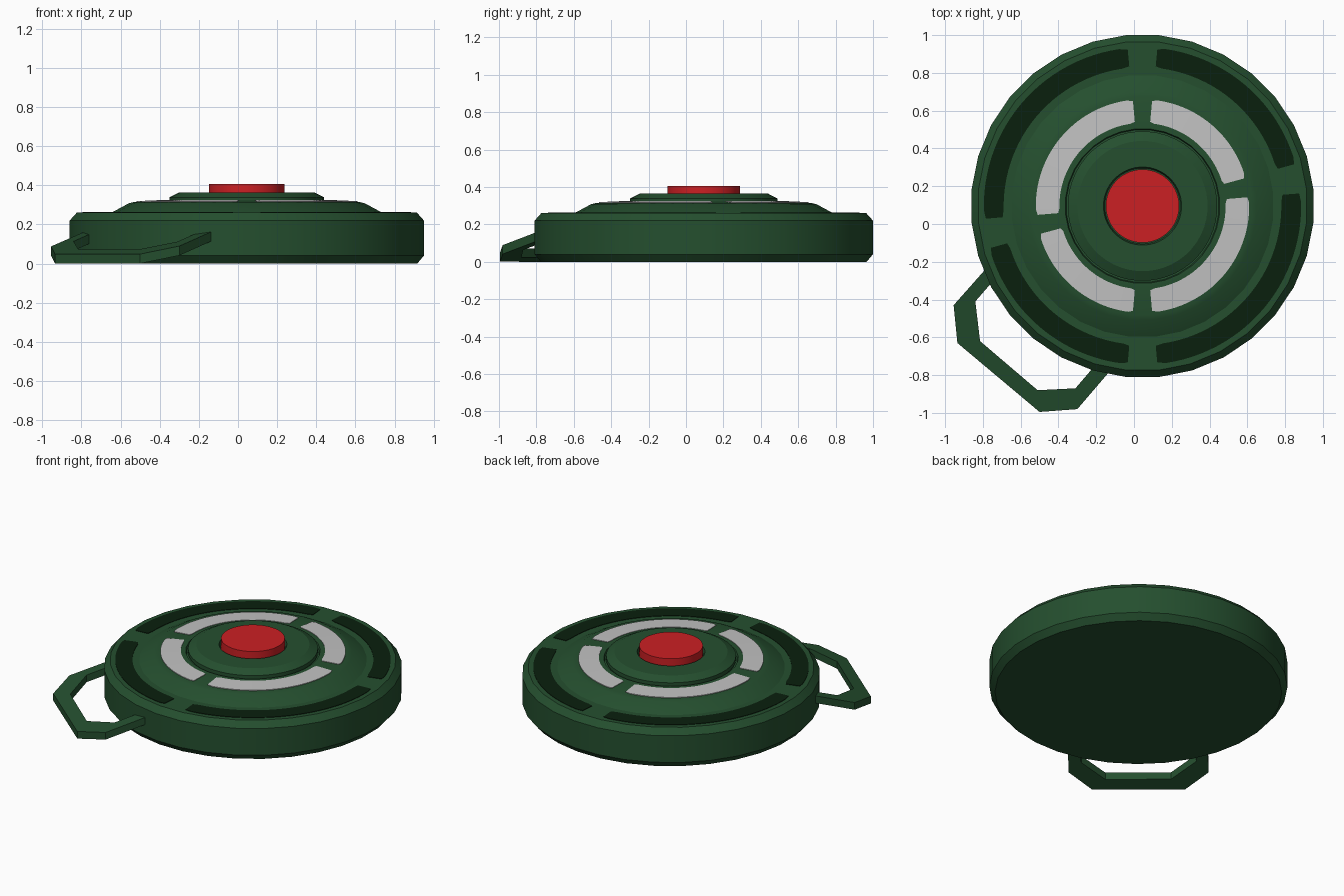
import bpy, bmesh, math
from mathutils import Vector

if "Cube" in bpy.data.objects:
    bpy.data.objects.remove(bpy.data.objects["Cube"])

CX, CY = 0.045, 0.095            # axis of the disc


def material(name, rgb):
    m = bpy.data.materials.new(name)
    m.diffuse_color = (*rgb, 1.0)
    m.use_nodes = True
    m.node_tree.nodes["Principled BSDF"].inputs["Base Color"].default_value = m.diffuse_color
    return m


GREEN = material("dark green", (0.018, 0.078, 0.028))
SLOT = material("blackish green", (0.003, 0.014, 0.004))
GREY = material("light grey", (0.54, 0.54, 0.54))
RED = material("red", (0.60, 0.014, 0.017))


def finish(bm, name, mat, smooth=True):
    bmesh.ops.recalc_face_normals(bm, faces=bm.faces)
    me = bpy.data.meshes.new(name)
    bm.to_mesh(me)
    bm.free()
    me.materials.append(mat)
    ob = bpy.data.objects.new(name, me)
    bpy.context.collection.objects.link(ob)
    if smooth:
        bpy.ops.object.select_all(action='DESELECT')
        ob.select_set(True)
        bpy.context.view_layer.objects.active = ob
        bpy.ops.object.shade_smooth_by_angle(angle=math.radians(25))
    return ob


def polar(r, a, z):
    return (CX + r * math.cos(a), CY + r * math.sin(a), z)


def lathe(name, profile, sides, mat):
    """Closed solid of revolution, flats facing the axes."""
    bm = bmesh.new()
    rings = [[bm.verts.new(polar(r, 2 * math.pi * (i + 0.5) / sides, z))
              for i in range(sides)] for r, z in profile]
    for a, b in zip(rings, rings[1:]):
        for i in range(sides):
            j = (i + 1) % sides
            bm.faces.new((a[i], a[j], b[j], b[i]))
    bm.faces.new(rings[0])
    bm.faces.new(rings[-1])
    return finish(bm, name, mat)


def arc_plate(name, r0, z0, r1, z1, a0, a1, mat, lift=0.003):
    """Thin curved plate lying on the disc, between two angles in degrees."""
    bm = bmesh.new()
    n = 28
    layers = []
    for dz in (-0.004, lift):
        inner, outer = [], []
        for i in range(n + 1):
            t = math.radians(a0 + (a1 - a0) * i / n)
            # slightly clipped corners at both ends
            c = 0.008 if i in (0, n) else 0
            inner.append(bm.verts.new(polar(r0 + c, t, z0 + dz)))
            outer.append(bm.verts.new(polar(r1 - c, t, z1 + dz)))
        for i in range(n):
            bm.faces.new((inner[i], inner[i + 1], outer[i + 1], outer[i]))
        layers.append(inner + outer[::-1])
    lo, hi = layers
    for i in range(len(lo)):
        j = (i + 1) % len(lo)
        bm.faces.new((lo[i], lo[j], hi[j], hi[i]))
    return finish(bm, name, mat, smooth=False)


# body with chamfered rim, raised shoulder and groove around the cap
lathe("body", [(0.875, 0), (0.909, 0.04), (0.909, 0.22), (0.873, 0.26),
               (0.695, 0.26), (0.605, 0.308), (0.58, 0.314), (0.425, 0.322),
               (0.41, 0.322), (0.405, 0.305), (0.30, 0.305)], 32, GREEN)

# cap with a recess for the button
lathe("cap", [(0.385, 0.30), (0.396, 0.312), (0.396, 0.338), (0.345, 0.364),
              (0.207, 0.364), (0.200, 0.335)], 48, GREEN)

# push button
lathe("button", [(0.194, 0.33), (0.194, 0.406)], 64, RED)

# four slots and four grey bands, parted by spokes
spokes = [10, 90, 190, 270, 370]
for k, (a, b) in enumerate(zip(spokes, spokes[1:])):
    arc_plate(f"slot_{k + 1}", 0.735, 0.26, 0.84, 0.26, a + 5.4, b - 5.4, SLOT)
    arc_plate(f"grey_band_{k + 1}", 0.44, 0.321, 0.565, 0.316,
              a + 5.2, b - 5.2, GREY)

# sloping carry handle
outer = [(-0.76, -0.21), (-0.955, -0.43), (-0.935, -0.63),
         (-0.50, -0.995), (-0.30, -0.98), (-0.12, -0.77)]
inner = [(-0.71, -0.26), (-0.84, -0.41), (-0.815, -0.62),
         (-0.51, -0.88), (-0.31, -0.87), (-0.19, -0.73)]
bm = bmesh.new()


def handle_point(p, dz):
    reach = -0.648 * p[0] - 0.762 * p[1]
    return bm.verts.new((p[0], p[1], max(0, (1.083 - reach) * 0.29) + dz))


loops = [[handle_point(p, dz) for p in pts]
         for pts, dz in ((outer, 0), (outer, 0.048), (inner, 0.048), (inner, 0))]
for s in range(4):
    a, b = loops[s], loops[(s + 1) % 4]
    for i in range(len(outer) - 1):
        bm.faces.new((a[i], a[i + 1], b[i + 1], b[i]))
bm.faces.new([l[0] for l in loops])
bm.faces.new([l[-1] for l in loops])
finish(bm, "handle", GREEN, smooth=False)
